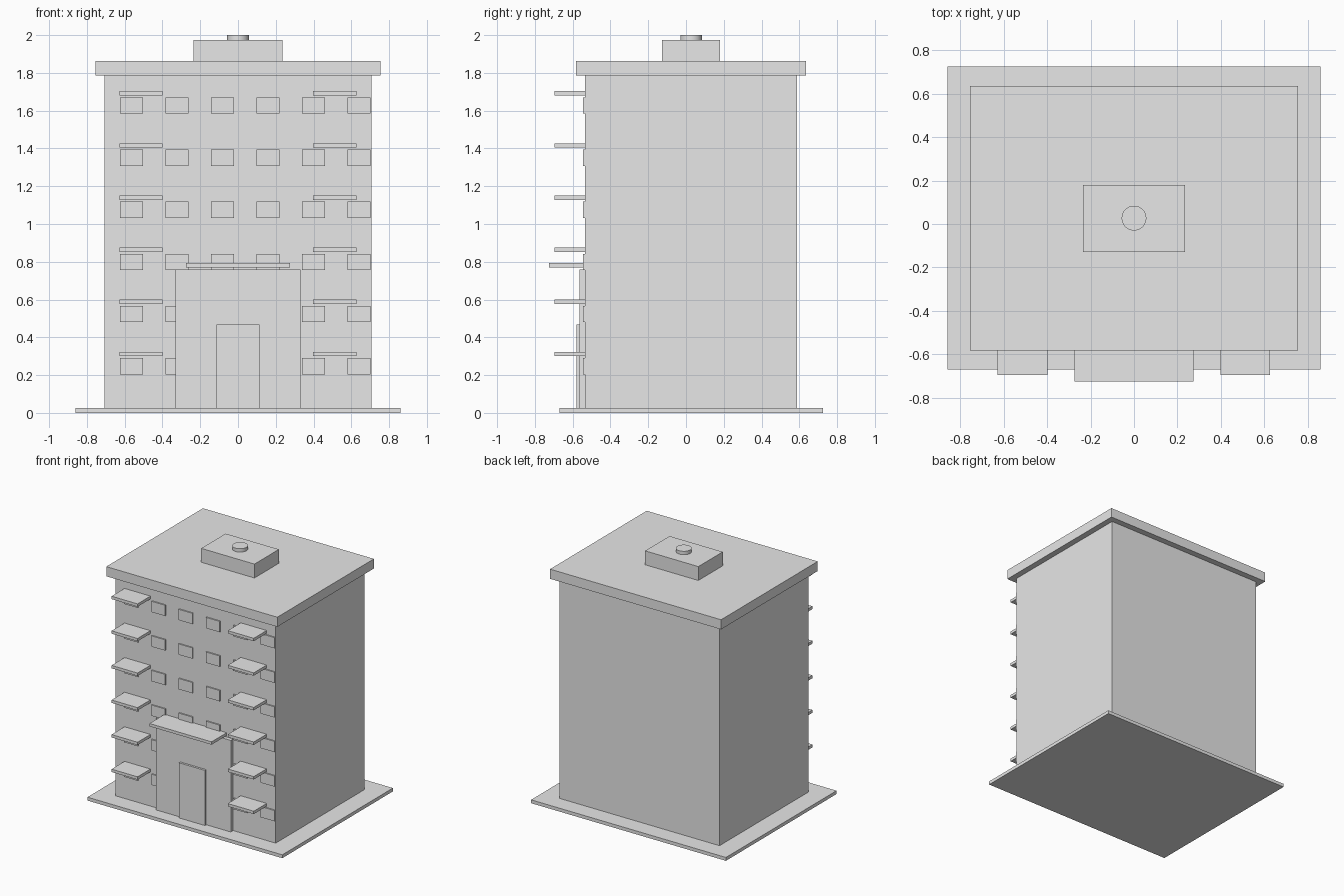
import bpy
import math

cube = bpy.data.objects.get("Cube")
if cube:
    bpy.data.objects.remove(cube, do_unlink=True)

grey = bpy.data.materials.new("plain_grey")
grey.use_nodes = True
colour = (0.8, 0.8, 0.8, 1)
grey.diffuse_color = colour
grey.node_tree.nodes["Principled BSDF"].inputs["Base Color"].default_value = colour


def box(name, x, y, z):
    """Box from (min, max) ranges along each axis."""
    spans = (x, y, z)
    bpy.ops.mesh.primitive_cube_add(size=1, location=[(a + b) / 2 for a, b in spans])
    ob = bpy.context.object
    ob.name = name
    ob.scale = [b - a for a, b in spans]
    bpy.ops.object.transform_apply(location=False, rotation=False, scale=True)
    ob.data.materials.append(grey)
    return ob


FLOORS = 6
FLOOR_STEP = 0.276
COLUMNS = 6
COLUMN_STEP = 0.241
WALL = -0.534       # front wall plane
GROUND = 0.027      # top of the base slab

# Main masses
box("base_slab", (-0.86, 0.86), (-0.67, 0.725), (0, GROUND))
box("building_body", (-0.707, 0.707), (WALL, 0.587), (GROUND, 1.785))
box("roof_slab", (-0.755, 0.755), (-0.583, 0.636), (1.785, 1.862))
box("roof_house", (-0.235, 0.235), (-0.128, 0.18), (1.862, 1.973))

# Round roof vent
bpy.ops.mesh.primitive_cylinder_add(vertices=32, radius=0.057, depth=0.027,
                                    location=(0, 0.027, 1.9865))
vent = bpy.context.object
vent.name = "roof_vent"
vent.data.materials.append(grey)
bpy.ops.object.shade_smooth_by_angle(angle=math.radians(30))

# Entrance
box("entrance_block", (-0.331, 0.331), (-0.564, WALL), (GROUND, 0.758))
box("entrance_door", (-0.114, 0.114), (-0.581, -0.564), (GROUND, 0.467))
box("entrance_canopy", (-0.274, 0.274), (-0.725, WALL), (0.77, 0.793))

# Windows and balcony slabs on every floor
for floor in range(FLOORS):
    lift = floor * FLOOR_STEP
    for column in range(COLUMNS):
        x = -0.626 + column * COLUMN_STEP
        box(f"window_{floor + 1}_{column + 1}", (x, x + 0.122),
            (-0.544, WALL + 0.01), (0.204 + lift, 0.29 + lift))
    for side, x in (("right", -0.628), ("left", 0.398)):
        box(f"balcony_{side}_{floor + 1}", (x, x + 0.229),
            (-0.697, WALL), (0.3 + lift, 0.323 + lift))
